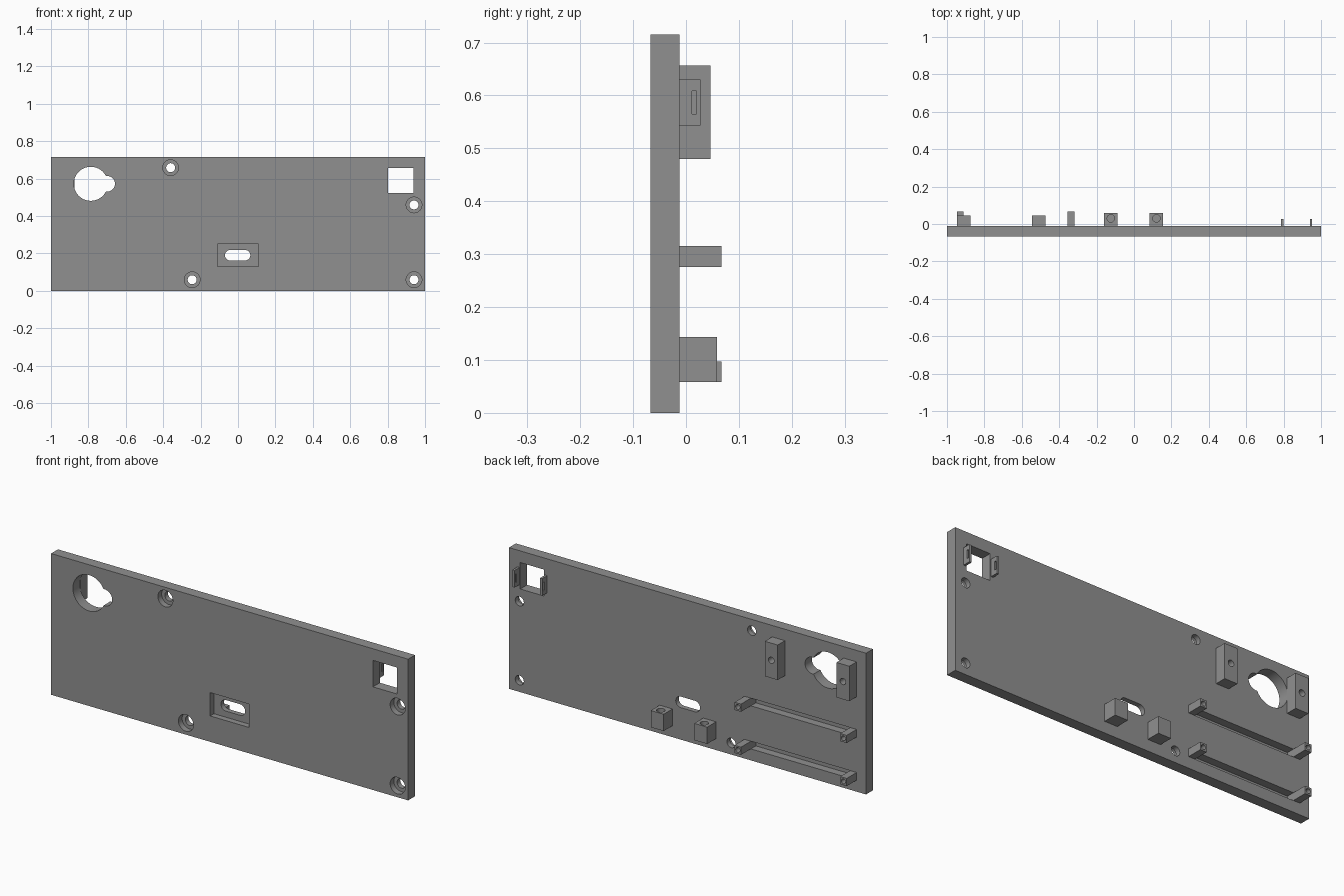
import bpy, math
from mathutils import Matrix

if "Cube" in bpy.data.objects:
    bpy.data.objects.remove(bpy.data.objects["Cube"])

FRONT, BACK, HEIGHT = -0.067, -0.012, 0.715

gray = bpy.data.materials.new("plain gray")
gray.diffuse_color = (0.28, 0.28, 0.28, 1)
gray.use_nodes = True
gray.node_tree.nodes["Principled BSDF"].inputs["Base Color"].default_value = gray.diffuse_color


def box(name, x0, x1, y0, y1, z0, z1):
    bpy.ops.mesh.primitive_cube_add(size=1)
    o = bpy.context.object
    o.name = name
    o.data.transform(Matrix.Translation(((x0 + x1) / 2, (y0 + y1) / 2, (z0 + z1) / 2))
                     @ Matrix.Diagonal((x1 - x0, y1 - y0, z1 - z0, 1)))
    o.data.materials.append(gray)
    return o


def rod(x, z, r, y0, y1, sides=40):
    """Cylinder running along y."""
    bpy.ops.mesh.primitive_cylinder_add(vertices=sides, radius=r, depth=y1 - y0)
    o = bpy.context.object
    o.data.transform(Matrix.Translation((x, (y0 + y1) / 2, z))
                     @ Matrix.Rotation(math.pi / 2, 4, 'X'))
    o.data.materials.append(gray)
    return o


def cut(target, cutter):
    """Subtract the cutter from the target and remove it."""
    m = target.modifiers.new("cut", 'BOOLEAN')
    m.operation, m.solver, m.object = 'DIFFERENCE', 'EXACT', cutter
    bpy.ops.object.select_all(action='DESELECT')
    target.select_set(True)
    bpy.context.view_layer.objects.active = target
    bpy.ops.object.modifier_apply(modifier=m.name)
    bpy.data.objects.remove(cutter, do_unlink=True)


def finish(o):
    bpy.ops.object.select_all(action='DESELECT')
    o.select_set(True)
    bpy.context.view_layer.objects.active = o
    bpy.ops.object.shade_smooth_by_angle(angle=math.radians(30))


plate = box("panel", -1, 1, FRONT, BACK, 0, HEIGHT)

# counterbored screw holes
for x, z in ((-0.36, 0.658), (0.941, 0.459), (0.941, 0.059), (-0.245, 0.059)):
    cut(plate, rod(x, z, 0.042, -0.1, FRONT + 0.03))
    cut(plate, rod(x, z, 0.024, -0.1, 0.02))

# keyhole shaped opening
cut(plate, rod(-0.787, 0.572, 0.091, -0.1, 0.02, 64))
cut(plate, rod(-0.70, 0.572, 0.042, -0.1, 0.02))

# square opening
cut(plate, box("cutter", 0.803, 0.937, -0.1, 0.02, 0.522, 0.656))

# rectangular recess with a rounded slot through its floor
cut(plate, box("cutter", -0.109, 0.109, -0.1, FRONT + 0.03, 0.131, 0.249))
for x in (-0.042, 0.038):
    cut(plate, rod(x, 0.19, 0.028, -0.1, 0.02))
cut(plate, box("cutter", -0.042, 0.038, -0.1, 0.02, 0.162, 0.218))

# grooves in the back, each with a drilled stud at both ends
for level, z in (("lower", 0.058), ("upper", 0.276)):
    cut(plate, box("cutter", -0.911, -0.355, BACK - 0.04, 0.02, z, z + 0.039))
    for side, x in (("left", -0.947), ("right", -0.355)):
        stud = box(f"{level}_{side}_stud", x, x + 0.036, BACK, 0.067, z, z + 0.039)
        cut(stud, rod(x + 0.018, z + 0.0195, 0.012, 0.02, 0.1, 24))
        finish(stud)
finish(plate)

# drilled posts beside the keyhole opening
for side, x in (("left", -0.947), ("right", -0.546)):
    post = box(f"{side}_post", x, x + 0.072, BACK, 0.046, 0.48, 0.657)
    cut(post, rod(x + 0.036, 0.57, 0.016, 0.0, 0.1, 24))
    finish(post)

# blocks below the slot, drilled from the top
for side, x in (("left", -0.124), ("right", 0.12)):
    block = box(f"{side}_block", x - 0.036, x + 0.036, BACK, 0.059, 0.058, 0.143)
    bpy.ops.mesh.primitive_cylinder_add(vertices=32, radius=0.02, depth=0.1,
                                        location=(x, 0.03, 0.133))
    cut(block, bpy.context.object)
    finish(block)

# slotted clips on both sides of the square opening
for side, x in (("left", 0.786), ("right", 0.941)):
    clip = box(f"{side}_clip", x, x + 0.012, BACK, 0.027, 0.543, 0.63)
    cut(clip, box("cutter", x - 0.02, x + 0.03, 0.011, 0.02, 0.565, 0.608))
